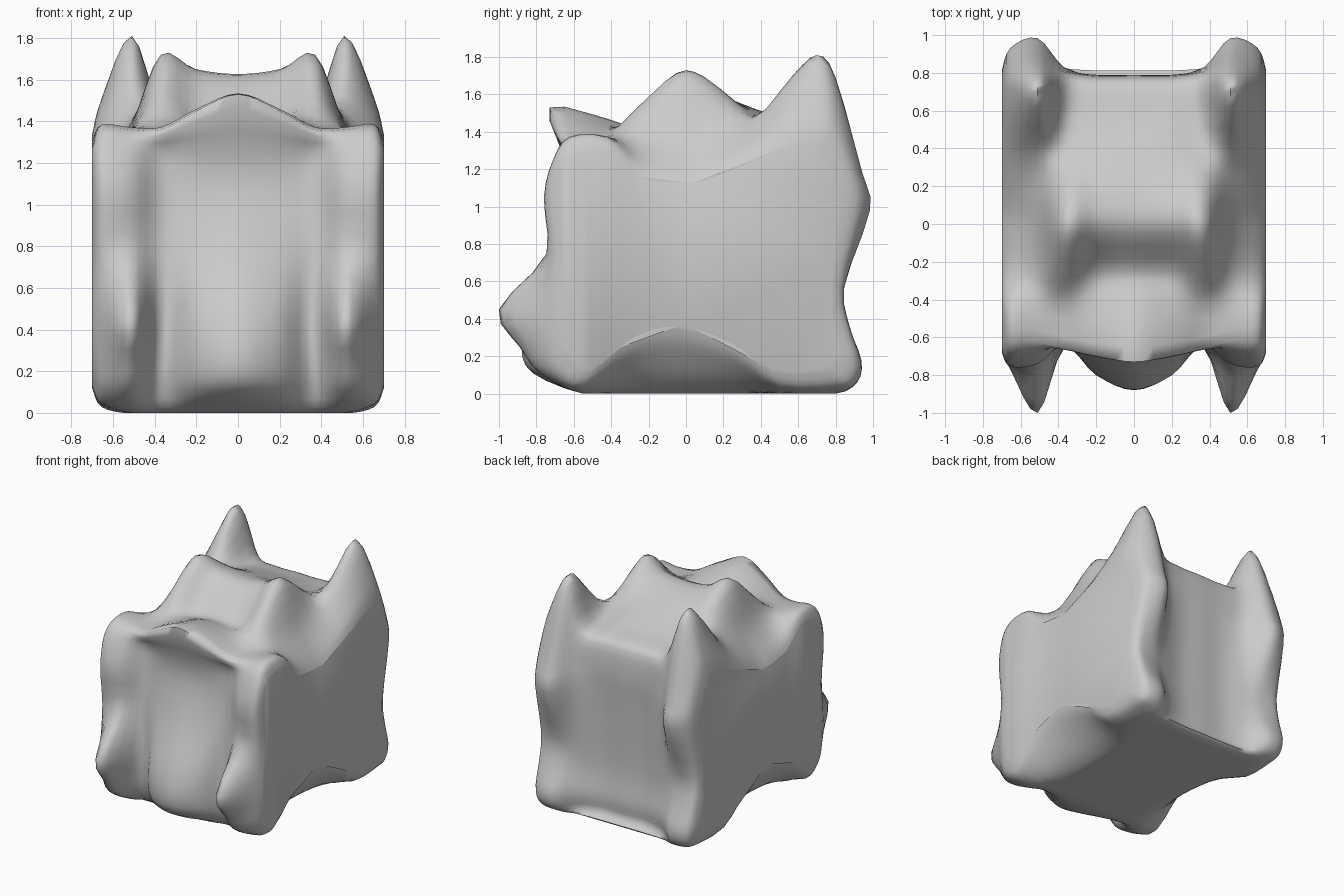
import bpy, bmesh
from mathutils import Vector

if "Cube" in bpy.data.objects:
    bpy.data.objects.remove(bpy.data.objects["Cube"])

# Stations across the half width; every row below has one value per station
X = (0.0, 0.2, 0.37, 0.51, 0.655, 0.70)

# Front wall: height -> depth at each station
FRONT = {
    0.11: (-.82, -.75, -.62, -.78, -.70, -.60),
    0.25: (-.88, -.80, -.65, -.89, -.75, -.65),
    0.45: (-.84, -.78, -.66, -1.0, -.77, -.68),
    0.75: (-.72, -.69, -.65, -.74, -.73, -.66),
    1.05: (-.64, -.63, -.63, -.74, -.755, -.68),
    1.25: (-.65, -.64, -.62, -.69, -.71, -.66),
}
LIP_Y = (-.73, -.70, -.66, -.62, -.62, -.58)
LIP_Z = (1.53, 1.45, 1.36, 1.36, 1.37, 1.28)

# Top: depth -> height (brow, humps, ears)
TOP = {
    -.42: (1.47, 1.43, 1.39, 1.37, 1.37, 1.30),
    -.25: (1.43, 1.43, 1.54, 1.37, 1.24, 1.16),
    -.05: (1.60, 1.62, 1.71, 1.39, 1.20, 1.13),
    0.10: (1.62, 1.64, 1.68, 1.40, 1.21, 1.14),
    0.35: (1.53, 1.52, 1.49, 1.45, 1.32, 1.24),
    0.57: (1.45, 1.45, 1.46, 1.70, 1.47, 1.33),
    0.70: (1.42, 1.42, 1.46, 1.81, 1.51, 1.33),
}
REAR_Y = (.77, .77, .79, .80, .79, .74)
REAR_Z = (1.37, 1.37, 1.40, 1.69, 1.46, 1.27)

# Rear wall: height -> depth
BACK = {
    1.18: (.79, .79, .82, .94, .90, .78),
    0.98: (.78, .78, .83, .98, .93, .81),
    0.57: (.76, .76, .80, .84, .84, .78),
    0.36: (.76, .76, .80, .86, .87, .79),
    0.18: (.78, .78, .83, .93, .92, .81),
    0.06: (.77, .77, .81, .91, .89, .78),
}

# Underside: rim height and side arch height at each station
RIM = (0, 0, 0, 0, .04, .13)
ARCH = (0, 0, 0, .08, .26, .36)
UNDER = {0.80: 0, 0.50: 0, 0.25: .65, -.05: 1, -.30: .75, -.55: 0}


def section(i):
    """Closed outline of the body at station i."""
    pts = [(y[i], max(z, RIM[i] + z * .5)) for z, y in FRONT.items()]
    pts.append((LIP_Y[i], LIP_Z[i]))
    pts += [(y, z[i]) for y, z in TOP.items()]
    pts.append((REAR_Y[i], REAR_Z[i]))
    pts += [(y[i], max(z, RIM[i] + z * .5)) for z, y in BACK.items()]
    shrink = 0.92 if i == 5 else 1.0
    pts += [(y * shrink, RIM[i] * (1 - k) + ARCH[i] * k) for y, k in UNDER.items()]
    return [Vector((X[i], y, z)) for y, z in pts]


def spline(pts, steps, closed):
    """Smooth curve passing through all points."""
    n, out = len(pts), []
    for s in range(n if closed else n - 1):
        a, b, c, d = (pts[(s + k) % n] if closed else pts[min(max(s + k, 0), n - 1)]
                      for k in (-1, 0, 1, 2))
        for j in range(steps):
            t = j / steps
            out.append(b + (c - a) * (t / 2) + (a * 2 - b * 5 + c * 4 - d) * (t * t / 2)
                       + (b * 3 - a - c * 3 + d) * (t ** 3 / 2))
    return out if closed else out + [pts[-1]]


# Body: outlines lofted from left to right
half = [section(i) for i in range(len(X))]
left = [[Vector((-p.x, p.y, p.z)) for p in s] for s in half[:0:-1]]
outlines = [spline(s, 3, True) for s in left + half]
strips = [spline(list(row), 4, False) for row in zip(*outlines)]

bm = bmesh.new()
grid = [[bm.verts.new((p.x, p.y, max(p.z, 0))) for p in row] for row in strips]
for r, row in enumerate(grid):
    nxt = grid[(r + 1) % len(grid)]
    for c in range(len(row) - 1):
        bm.faces.new((row[c], row[c + 1], nxt[c + 1], nxt[c]))
# Flat side walls
for c in (0, -1):
    bm.faces.new([row[c] for row in grid])
bmesh.ops.triangulate(bm, faces=[f for f in bm.faces if len(f.verts) > 4])
bmesh.ops.recalc_face_normals(bm, faces=bm.faces)
mesh = bpy.data.meshes.new("body")
bm.to_mesh(mesh)
bm.free()

body = bpy.data.objects.new("body", mesh)
bpy.context.collection.objects.link(body)
grey = bpy.data.materials.new("plain grey")
grey.diffuse_color = (0.6, 0.6, 0.6, 1)
grey.use_nodes = True
grey.node_tree.nodes["Principled BSDF"].inputs["Base Color"].default_value = grey.diffuse_color
mesh.materials.append(grey)
bpy.context.view_layer.objects.active = body
body.select_set(True)
bpy.ops.object.shade_smooth_by_angle(angle=1.4)
